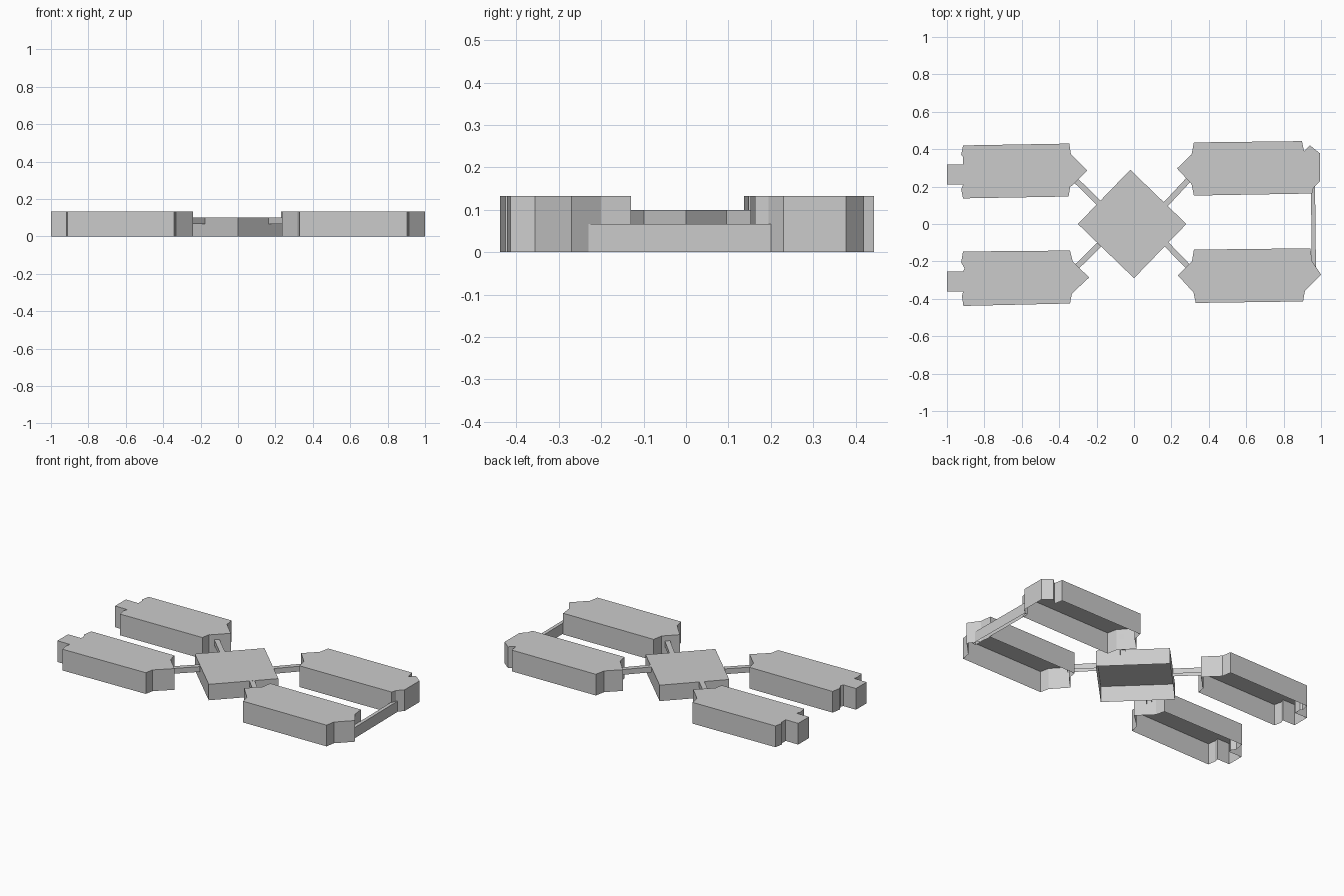
import bpy, bmesh
from mathutils import Vector

if "Cube" in bpy.data.objects:
    bpy.data.objects.remove(bpy.data.objects["Cube"])


def prism(name, outline, z0, z1):
    """Hollow block, open underneath: a roof and walls around an outline."""
    area = sum(a[0] * b[1] - b[0] * a[1] for a, b in zip(outline, outline[1:] + outline[:1]))
    if area < 0:
        outline = outline[::-1]
    bm = bmesh.new()
    low = [bm.verts.new((x, y, z0)) for x, y in outline]
    top = [bm.verts.new((x, y, z1)) for x, y in outline]
    bm.faces.new(top)
    n = len(outline)
    for i in range(n):
        j = (i + 1) % n
        bm.faces.new((low[i], low[j], top[j], top[i]))
    mesh = bpy.data.meshes.new(name)
    bm.to_mesh(mesh)
    bm.free()
    obj = bpy.data.objects.new(name, mesh)
    bpy.context.collection.objects.link(obj)
    return obj


def bar(name, a, b, width, z0, z1):
    """Thin straight bar between two plan points."""
    a, b = Vector(a), Vector(b)
    d = (b - a).normalized() * width / 2
    s = Vector((-d.y, d.x))
    return prism(name, [tuple(p) for p in (a + s, a - s, b - s, b + s)], z0, z1)


H = 0.133

# Four wings
wings = {
    "wing_back_left": [
        (-1, .317), (-.914, .317), (-.914, .358), (-.924, .37), (-.914, .42),
        (-.346, .43), (-.337, .372), (-.25, .286), (-.334, .203), (-.341, .2),
        (-.35, .147), (-.914, .137), (-.924, .185), (-.914, .21), (-1, .21)],
    "wing_front_left": [
        (-1, -.255), (-.914, -.255), (-.906, -.238), (-.924, -.205), (-.914, -.147),
        (-.342, -.142), (-.328, -.2), (-.24, -.286), (-.332, -.372),
        (-.342, -.425), (-.912, -.438), (-.92, -.388), (-.914, -.361), (-1, -.361)],
    "wing_back_right": [
        (.23, .297), (.308, .372), (.32, .436), (.898, .443), (.909, .388),
        (.941, .42), (.995, .377), (.995, .23), (.96, .195), (.952, .163),
        (.32, .152), (.308, .213)],
    "wing_front_right": [
        (.235, -.275), (.31, -.2), (.32, -.137), (.943, -.13), (.952, -.2),
        (1, -.27), (.914, -.356), (.904, -.414), (.33, -.422), (.318, -.366)],
}
for name, outline in wings.items():
    prism(name, outline, 0, H)

# Central diamond hall
prism("central_hall", [(-.30, 0), (0, -.29), (.28, 0), (-.02, .29)], 0, 0.10)

# Raised walkways from the hall to each wing
walks = [("back_left", (-.187, .112), (-.31, .232)),
         ("front_left", (-.187, -.112), (-.31, -.232)),
         ("back_right", (.170, .106), (.29, .235)),
         ("front_right", (.175, -.110), (.294, -.233))]
for side, a, b in walks:
    bar("walkway_" + side, a, b, 0.03, 0.067, 0.10)

# Low corridor linking the two right wings
bar("link_corridor", (.957, .20), (.962, -.25), 0.022, 0, 0.067)
